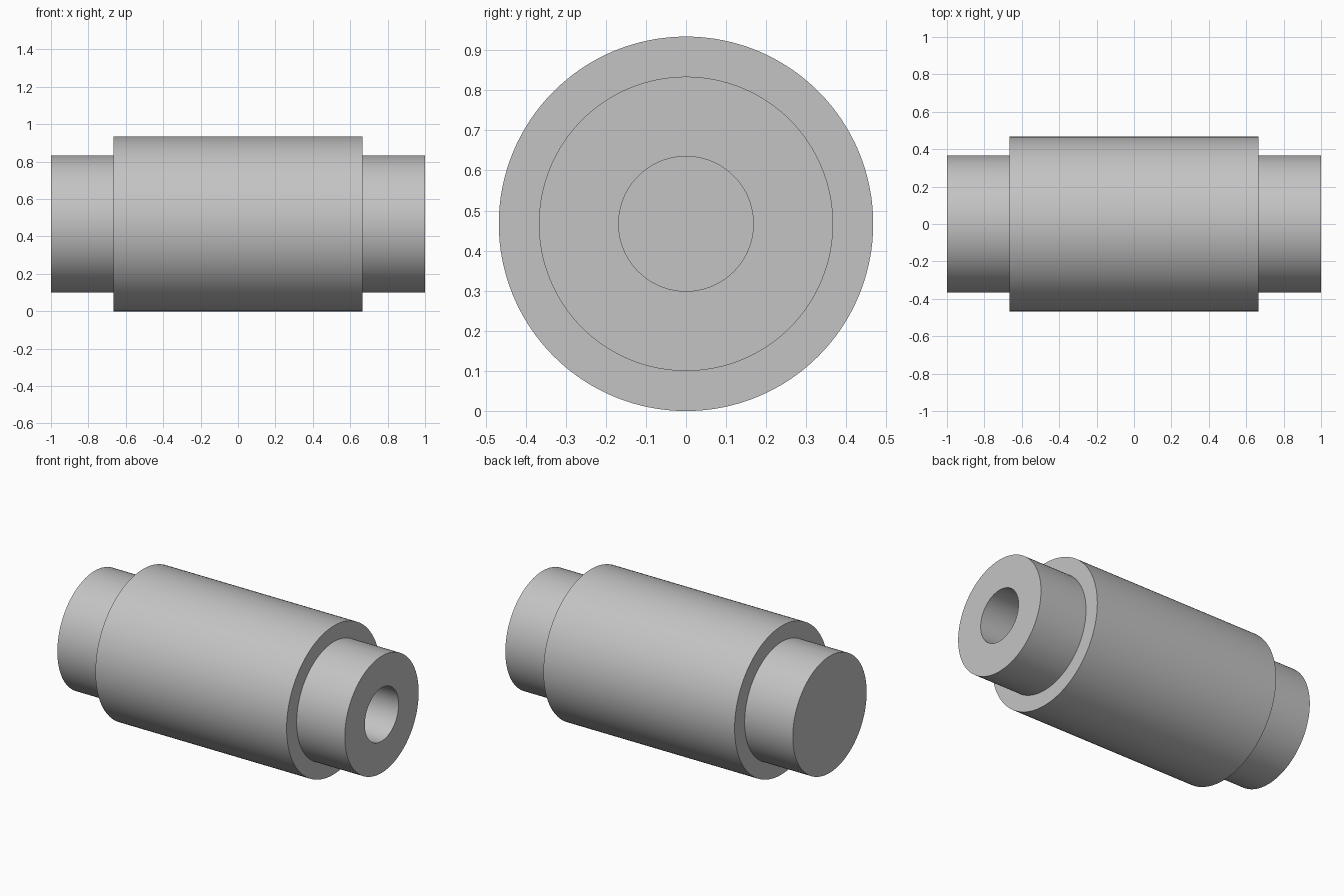
import bpy
import bmesh
from math import pi, radians
from mathutils import Vector

default = bpy.data.objects.get("Cube")
if default:
    bpy.data.objects.remove(default, do_unlink=True)

BODY_R, END_R, BORE_R = 0.467, 0.367, 0.168
HALF, SHOULDER, BORE_FLOOR = 1.0, 0.665, 0.0
SEGMENTS = 128

# Plain grey finish
grey = bpy.data.materials.new("light_grey")
grey.use_nodes = True
colour = (0.55, 0.55, 0.55, 1)
grey.diffuse_color = colour
grey.node_tree.nodes["Principled BSDF"].inputs["Base Color"].default_value = colour

# Half section: closed end, stepped body, open end, blind bore
profile = [
    (-HALF, 0), (-HALF, END_R),
    (-SHOULDER, END_R), (-SHOULDER, BODY_R),
    (SHOULDER, BODY_R), (SHOULDER, END_R),
    (HALF, END_R), (HALF, BORE_R),
    (BORE_FLOOR, BORE_R), (BORE_FLOOR, 0),
]

# Turn the section around the long axis
bm = bmesh.new()
verts = [bm.verts.new((x, 0, r)) for x, r in profile]
edges = [bm.edges.new(pair) for pair in zip(verts, verts[1:])]
bmesh.ops.spin(bm, geom=verts + edges, cent=(0, 0, 0), axis=(1, 0, 0),
               angle=2 * pi, steps=SEGMENTS)
bmesh.ops.remove_doubles(bm, verts=bm.verts, dist=0.0001)
bmesh.ops.recalc_face_normals(bm, faces=bm.faces)
bmesh.ops.translate(bm, verts=bm.verts, vec=Vector((0, 0, BODY_R)))

mesh = bpy.data.meshes.new("stepped_bushing")
bm.to_mesh(mesh)
bm.free()
mesh.materials.append(grey)
bushing = bpy.data.objects.new("stepped_bushing", mesh)
bpy.context.collection.objects.link(bushing)

# Smooth walls with crisp steps
bpy.ops.object.select_all(action="DESELECT")
bushing.select_set(True)
bpy.context.view_layer.objects.active = bushing
bpy.ops.object.shade_smooth_by_angle(angle=radians(30))
